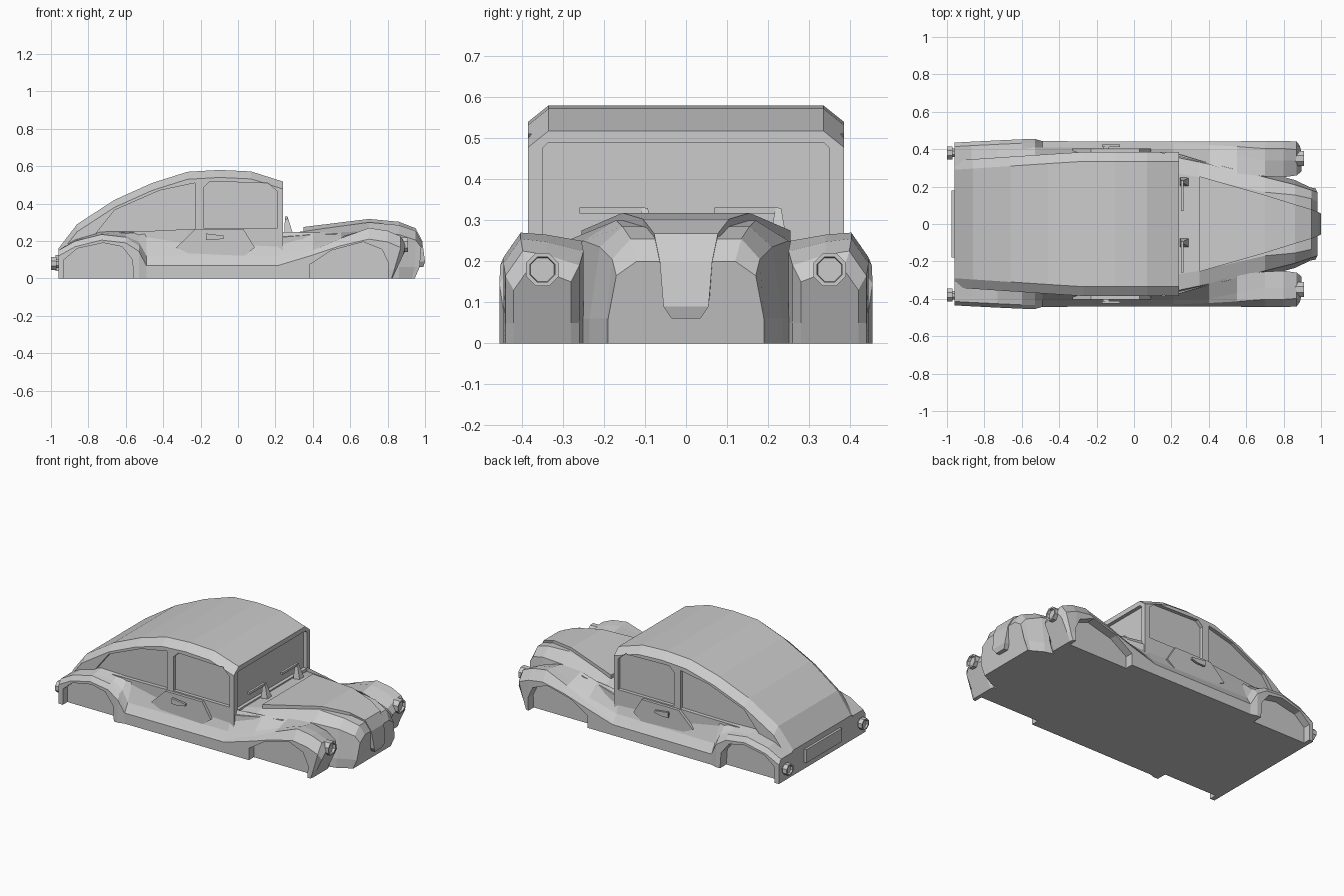
import bpy, bmesh, math
from mathutils import Vector


def loft(name, rings, mirror=False):
    """Skin a list of closed rings of equal length and cap both ends."""
    bm = bmesh.new()
    vs = [[bm.verts.new(p) for p in r] for r in rings]
    n = len(vs[0])
    for a, b in zip(vs, vs[1:]):
        for i in range(n):
            j = (i + 1) % n
            bm.faces.new((a[i], a[j], b[j], b[i]))
    bm.faces.new(vs[0])
    bm.faces.new(vs[-1])
    bmesh.ops.recalc_face_normals(bm, faces=bm.faces)
    me = bpy.data.meshes.new(name)
    bm.to_mesh(me)
    bm.free()
    ob = bpy.data.objects.new(name, me)
    bpy.context.collection.objects.link(ob)
    if mirror:
        add_mirror(ob)
    return ob


def add_mirror(ob):
    ob.modifiers.new("mirror", 'MIRROR').use_axis = (False, True, False)


def cut(ob, cutter):
    m = ob.modifiers.new("cut", 'BOOLEAN')
    m.operation, m.solver, m.object = 'DIFFERENCE', 'EXACT', cutter
    bpy.context.view_layer.objects.active = ob
    bpy.ops.object.modifier_apply(modifier=m.name)
    bpy.data.objects.remove(cutter)


def side_prism(name, pts, inner, outer, sign=1, mirror=False):
    """Side-view outline extruded in y; inner and outer are functions of x."""
    return loft(name, [[(x, sign * f(x), z) for x, z in pts] for f in (inner, outer)], mirror)


def sym(x, half, lean=0):
    """Full cross-section from its right half (y > 0), top to bottom."""
    pts = half + [(-y, z) for y, z in reversed(half)]
    return [(x - lean * max(0, 1 - z / 0.08), y, z) for y, z in pts]


def side(x):
    return 0.385 if x > -0.28 else 0.385 + (x + 0.28) * 0.045 / 0.68


# Cabin shell with chamfered roof edges
roof = [(-0.96, 0.16), (-0.86, 0.29), (-0.66, 0.42), (-0.46, 0.51), (-0.27, 0.57),
        (-0.1, 0.58), (0.07, 0.572), (0.24, 0.518)]
cabin = loft("cabin", [sym(x, [(side(x) - 0.05, z), (side(x), z - 0.04),
                               (side(x), 0.08), (side(x), 0)]) for x, z in roof])

# Recessed side windows
front_window = [(-0.185, 0.27), (0.21, 0.27), (0.21, 0.465), (0.16, 0.51),
                (-0.15, 0.518), (-0.185, 0.485)]
rear_window = [(-0.76, 0.24), (-0.23, 0.265), (-0.23, 0.51), (-0.42, 0.47), (-0.66, 0.365)]
for pts in (front_window, rear_window):
    for s in (1, -1):
        cut(cabin, side_prism("cutter", pts, lambda x: side(x) - 0.022, lambda x: 0.5, s))

# Recessed windscreen
screen = [(-0.35, 0.245), (0.35, 0.245), (0.35, 0.475), (0.337, 0.488), (-0.337, 0.488), (-0.35, 0.475)]
cut(cabin, loft("cutter", [[(x, y, z) for y, z in screen] for x in (0.218, 0.3)]))

# Engine hood body: x, top half-width, top z, shoulder half-width, shoulder z, base half-width, lean
hood = [(0.23, 0.27, 0.235, 0.375, 0.22, 0.384, 0), (0.35, 0.25, 0.252, 0.34, 0.23, 0.36, 0),
        (0.7, 0.17, 0.3, 0.25, 0.25, 0.28, 0), (0.86, 0.155, 0.285, 0.21, 0.235, 0.235, 0),
        (0.95, 0.135, 0.255, 0.18, 0.205, 0.195, 0.02), (0.98, 0.12, 0.2, 0.17, 0.165, 0.19, 0.035)]
loft("hood", [sym(x, [(yt, zt), (ys, zs), (yb, 0.06), (yb, 0)], lean)
              for x, yt, zt, ys, zs, yb, lean in hood])

# Raised bonnet panel running down into the grille
panel = [(0.35, 0.275, 0.255), (0.7, 0.318, 0.155), (0.86, 0.303, 0.105), (0.95, 0.268, 0.078),
         (0.985, 0.2, 0.064), (1.0, 0.09, 0.055), (0.99, 0.06, 0.035)]
rings = []
for x, z, y in panel:
    dx, dz = (0, -0.06) if x < 0.9 else (-0.06, -0.03 if z > 0.15 else 0)
    rings.append([(x, y, z), (x, -y, z), (x + dx, -y, z + dz), (x + dx, y, z + dz)])
loft("bonnet_panel", rings)

# Fenders and running board in one sweep per side
# x, outer y, crest z, shoulder drop, crest inner y, inner z, inner y, forward tuck at the base
line = [(-0.96, 0.435, 0.15, 0.03, 0.39, 0.15, 0.31, 0), (-0.87, 0.44, 0.2, 0.03, 0.39, 0.21, 0.31, 0),
        (-0.73, 0.447, 0.235, 0.03, 0.40, 0.25, 0.33, 0), (-0.6, 0.453, 0.22, 0.03, 0.40, 0.25, 0.34, 0),
        (-0.53, 0.455, 0.175, 0.03, 0.41, 0.25, 0.35, 0), (-0.49, 0.443, 0.08, 0.012, 0.41, 0.25, 0.36, 0),
        (0.21, 0.44, 0.08, 0.012, 0.40, 0.25, 0.36, 0), (0.4, 0.44, 0.15, 0.025, 0.40, 0.245, 0.32, 0),
        (0.55, 0.442, 0.215, 0.04, 0.37, 0.25, 0.27, 0), (0.7, 0.445, 0.27, 0.06, 0.34, 0.25, 0.255, 0),
        (0.8, 0.445, 0.255, 0.06, 0.34, 0.225, 0.25, 0), (0.87, 0.44, 0.225, 0.06, 0.34, 0.19, 0.26, 0.05),
        (0.895, 0.42, 0.18, 0.05, 0.34, 0.15, 0.28, 0.07)]
rings = []
for x, yo, zc, a, ym, zi, yi, lean in line:
    sec = [(yi, 0), (yo, 0), (yo, 0.05), (yo, zc - a), (yo - 0.7 * a, zc),
           (ym, zc + 0.25 * (zi - zc)), (yi, zi), (yi, 0.05)]
    rings.append([(x - lean * max(0, 1 - z / 0.15), y, z) for y, z in sec])
fender = loft("fenders_and_running_board", rings)

# Wheel openings
rear_arch = [(-0.93, -0.1), (-0.93, 0.1), (-0.86, 0.16), (-0.72, 0.19), (-0.62, 0.17),
             (-0.565, 0.1), (-0.55, -0.1)]
front_arch = [(0.385, -0.1), (0.385, 0.075), (0.5, 0.15), (0.67, 0.195), (0.77, 0.155),
              (0.805, 0.08), (0.795, -0.1)]
for pts in (rear_arch, front_arch):
    cut(fender, side_prism("cutter", pts, lambda x: 0.39, lambda x: 0.6))
add_mirror(fender)

# Lower door panels and handles
door = [(-0.33, 0.165), (-0.235, 0.12), (0.02, 0.11), (0.09, 0.165), (0.03, 0.262), (-0.23, 0.262)]
side_prism("door_panel", door, lambda x: 0.36, lambda x: 0.403, 1, True)
handle = [(-0.17, 0.205), (-0.12, 0.205), (-0.075, 0.215), (-0.075, 0.228), (-0.17, 0.24)]
side_prism("door_handle", handle, lambda x: 0.412, lambda x: 0.426, 1, True)
stem = [(-0.165, 0.212), (-0.135, 0.212), (-0.135, 0.23), (-0.165, 0.23)]
side_prism("handle_stem", stem, lambda x: 0.39, lambda x: 0.42, 1, True)


# Eight-sided lamps with a rim and sunken lens: (x, radius) outline along x
def lamp(name, y, z, profile):
    loft(name, [[(x, y + r * math.cos((i + 0.5) * math.pi / 4), z + r * math.sin((i + 0.5) * math.pi / 4))
                 for i in range(8)] for x, r in profile], True)


lamp("headlight", 0.35, 0.18, [(0.8, 0.03), (0.87, 0.043), (0.91, 0.043), (0.91, 0.033), (0.895, 0.031)])
lamp("tail_light", 0.38, 0.08, [(-0.93, 0.025), (-0.97, 0.025), (-0.97, 0.037), (-1.0, 0.037),
                                (-1.0, 0.028), (-0.988, 0.026)])

# Rear plate
loft("rear_plate", [[(x, -0.18, 0.04), (x, 0.18, 0.04), (x, 0.18, 0.125), (x, -0.18, 0.125)]
                    for x in (-0.975, -0.95)])

# Wipers: tapered post plus thin blade
for i, (post, b0, b1) in enumerate([(0.225, 0.07, 0.225), (-0.1, -0.26, -0.1)]):
    def square(cx, z, r):
        return [(cx + a * r, post + b * r, z) for a, b in ((-1, -1), (1, -1), (1, 1), (-1, 1))]
    loft(f"wiper_post_{i}", [square(0.27, 0.22, 0.025), square(0.27, 0.245, 0.022), square(0.258, 0.33, 0.007)])
    loft(f"wiper_blade_{i}", [[(0.25, y, 0.316), (0.264, y, 0.316), (0.264, y, 0.331), (0.25, y, 0.331)]
                              for y in (b0, b1)])
